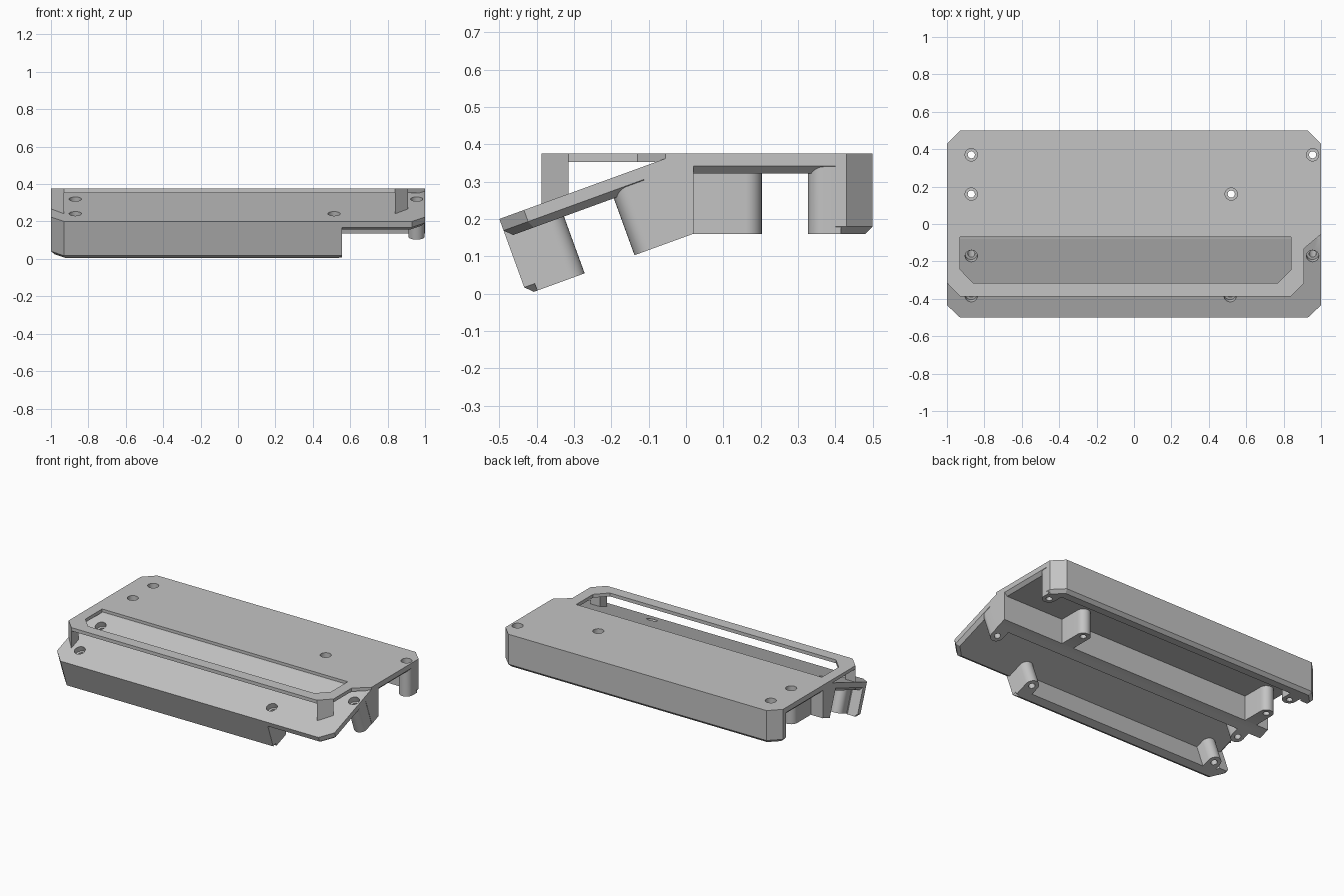
import bpy, bmesh, math

cube = bpy.data.objects.get("Cube")
if cube:
    bpy.data.objects.remove(cube)

TOP, WALL, DEPTH, PLATE, CHAMFER = 0.375, 0.07, 0.215, 0.053, 0.02
SIN, COS = math.sin(math.radians(20)), math.cos(math.radians(20))

grey = bpy.data.materials.new("plain grey")
grey.use_nodes = True
colour = (0.55, 0.55, 0.55, 1)
grey.diffuse_color = colour
grey.node_tree.nodes["Principled BSDF"].inputs["Base Color"].default_value = colour

scene = bpy.context.scene
parts = bpy.data.collections.new("solid_parts")
drills = bpy.data.collections.new("screw_hole_cutters")
scene.collection.children.link(parts)
scene.collection.children.link(drills)


# Placement of local (across, inward, depth) coordinates for each deck
def flat(x, s, d):
    return x, 0.5 - s, TOP - d


def tilted(x, s, d):
    return x, -0.5 + s * COS + d * SIN, 0.2 + s * SIN - d * COS


def upright(x, y, z):
    return x, y, z


def lengthwise(y, z, x):
    return x, y, z


def prism(name, outline, a, b, place, bevel=None, home=parts):
    """Extrude an outline from a to b, chamfer chosen edges at b, then place it."""
    bm = bmesh.new()
    base = bm.faces.new([bm.verts.new((u, v, a)) for u, v in outline])
    grown = bmesh.ops.extrude_face_region(bm, geom=[base])["geom"]
    for v in grown:
        if isinstance(v, bmesh.types.BMVert):
            v.co.z = b
    if bevel:
        edges = []
        for e in bm.edges:
            mid = (e.verts[0].co + e.verts[1].co) / 2
            if abs(mid.z - b) < 1e-5 and bevel(mid.x, mid.y):
                edges.append(e)
        bmesh.ops.bevel(bm, geom=edges, offset=CHAMFER, segments=1,
                        affect='EDGES', profile=0.5)
    for v in bm.verts:
        v.co = place(*v.co)
    bmesh.ops.recalc_face_normals(bm, faces=bm.faces)
    mesh = bpy.data.meshes.new(name)
    bm.to_mesh(mesh)
    bm.free()
    mesh.materials.append(grey)
    obj = bpy.data.objects.new(name, mesh)
    home.objects.link(obj)
    return obj


def circle(x, s, r, start=0, sweep=360, n=32):
    return [(x + r * math.cos(math.radians(start + sweep * i / n)),
             s + r * math.sin(math.radians(start + sweep * i / n)))
            for i in range(n + (sweep < 360))]


def screw_post(x, s, wall_s, place):
    """Round-ended post reaching back to its wall, with a countersunk hole."""
    r = 0.043
    start = 180 if wall_s > s else 0
    outline = circle(x, s, r, start, 180, 16)
    outline += [(outline[-1][0], wall_s), (outline[0][0], wall_s)]
    prism("screw_post", outline, 0.02, DEPTH, place)
    prism("head_recess", circle(x, s, 0.033), -0.02, 0.035, place, home=drills)
    prism("screw_hole", circle(x, s, 0.019), 0.02, DEPTH + 0.05, place, home=drills)


def deck(name, length, place):
    outline = [(-1, WALL), (-0.93, 0), (0.93, 0), (1, WALL), (1, length), (-1, length)]
    return prism(name, outline, 0, PLATE, place, lambda x, s: True)


def outer_edge(x, s):
    return s < 0.06 or abs(x) > 0.99


# Top decks
body = deck("case", 0.5, flat)
parts.objects.unlink(body)
scene.collection.objects.link(body)
deck("tilted_deck", 0.45, tilted)

# Outer walls
left_end = [(-0.9, WALL), (-0.93, 0.1), (-1, 0.1), (-1, WALL), (-0.93, 0)]
prism("back_wall", left_end + [(0.93, 0), (1, WALL), (1, 0.1), (0.93, 0.1), (0.9, WALL)],
      0.01, DEPTH, flat, outer_edge)
prism("front_wall", left_end + [(0.557, 0), (0.557, WALL)],
      0.01, DEPTH, tilted, outer_edge)

# Middle ridge joining both decks
ridge = [tilted(0, s, d)[1:] for s, d in
         ((0.4, DEPTH), (0.4, 0), ((TOP - 0.2) / SIN, 0))]
ridge += [(0.02, TOP), (0.02, 0.16), tilted(0, 0.47, DEPTH)[1:]]
prism("middle_ridge", ridge, -1, 1, lengthwise)

# Screw posts
for x, s, wall_s, place in (
        (-0.87, 0.13, 0.03, flat), (0.955, 0.13, 0.085, flat),
        (-0.87, 0.34, 0.49, flat), (0.52, 0.34, 0.49, flat),
        (-0.87, 0.122, 0.03, tilted), (0.514, 0.122, 0.03, tilted),
        (-0.87, 0.35, 0.44, tilted), (0.955, 0.35, 0.44, tilted)):
    screw_post(x, s, wall_s, place)

# Overhanging frame with its long opening
frame = prism("display_frame",
              [(-1, 0.01), (-1, -0.315), (-0.93, -0.387), (0.84, -0.387),
               (0.91, -0.315), (0.91, -0.13), (1, -0.055), (1, 0.01)],
              0.353, TOP, upright)
opening = prism("frame_opening",
                [(-0.93, -0.07), (-0.93, -0.243), (-0.86, -0.315),
                 (0.77, -0.315), (0.84, -0.243), (0.84, -0.07)],
                0.3, 0.45, upright, home=scene.collection)
opening.hide_render = True


def bake(obj):
    """Replace the mesh with its modified result."""
    bpy.context.view_layer.update()
    graph = bpy.context.evaluated_depsgraph_get()
    mesh = bpy.data.meshes.new_from_object(obj.evaluated_get(graph))
    obj.modifiers.clear()
    obj.data = mesh


def boolean(obj, operation, target):
    mod = obj.modifiers.new(operation.title(), 'BOOLEAN')
    mod.operation = operation
    mod.solver = 'EXACT'
    if isinstance(target, bpy.types.Collection):
        mod.operand_type = 'COLLECTION'
        mod.collection = target
    else:
        mod.object = target


boolean(frame, 'DIFFERENCE', opening)
bake(frame)

# Frame legs at both front corners
for corner, side in ((0.84, 1), (-0.93, -1)):
    prism("frame_leg", [(corner, -0.387), (corner + 0.07 * side, -0.315), (corner, -0.315)],
          0.22, 0.365, upright)

# Fuse the parts, then drill the screw holes
boolean(body, 'UNION', parts)
bake(body)
boolean(body, 'DIFFERENCE', drills)
bake(body)
for helper in list(parts.objects) + list(drills.objects) + [opening]:
    bpy.data.objects.remove(helper)
for group in (parts, drills):
    bpy.data.collections.remove(group)

for obj in bpy.context.selected_objects:
    obj.select_set(False)
body.select_set(True)
bpy.context.view_layer.objects.active = body
bpy.ops.object.shade_smooth_by_angle(angle=math.radians(30))
